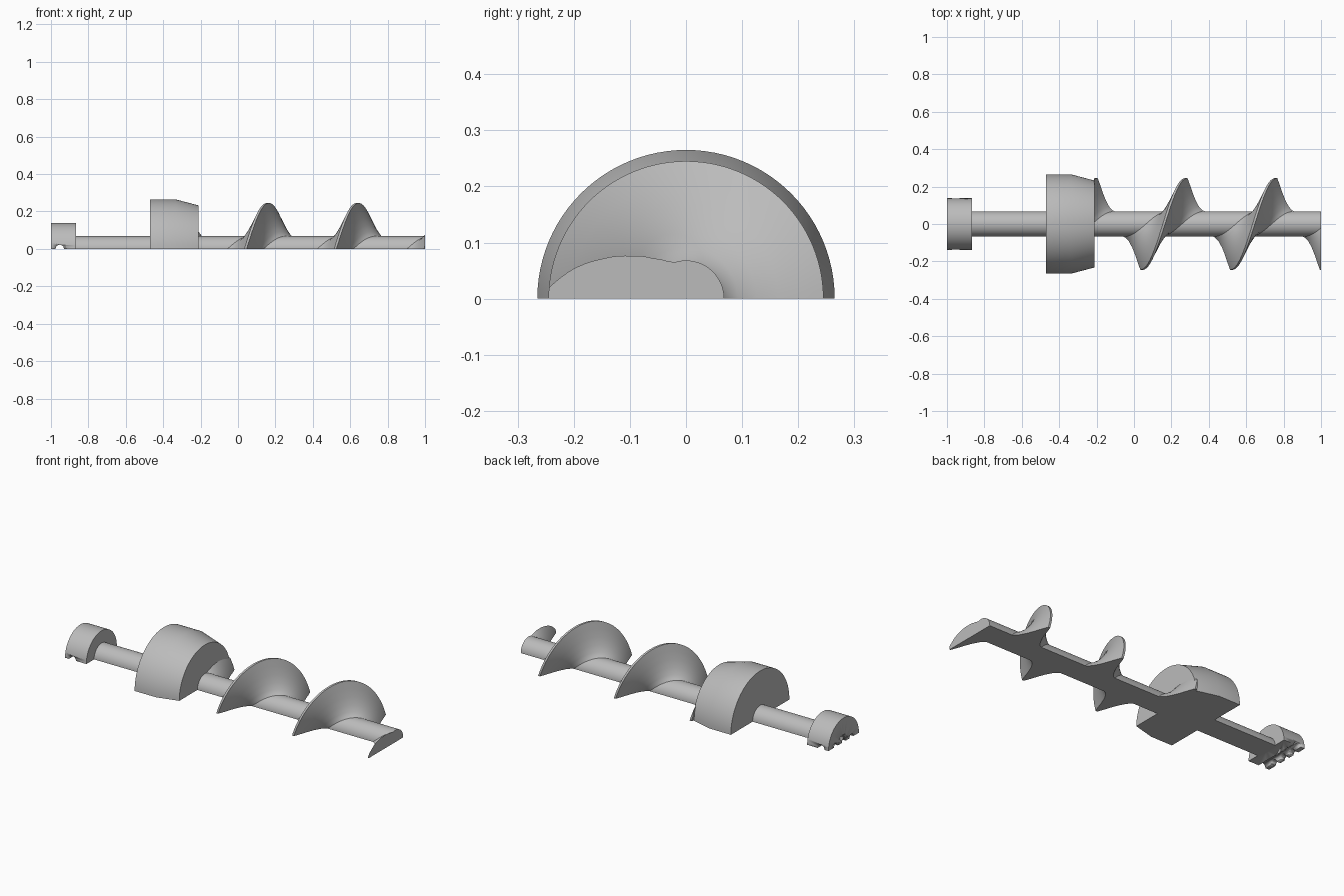
import bpy, bmesh
from math import pi, sin, cos
from mathutils import Matrix

cube = bpy.data.objects.get("Cube")
if cube:
    bpy.data.objects.remove(cube)

SHAFT_R, PITCH = 0.068, 0.48

steel = bpy.data.materials.new("plain grey")
steel.use_nodes = True
grey = (0.5, 0.5, 0.5, 1)
steel.diffuse_color = grey
steel.node_tree.nodes["Principled BSDF"].inputs["Base Color"].default_value = grey


def finish(name, bm):
    bmesh.ops.recalc_face_normals(bm, faces=bm.faces)
    mesh = bpy.data.meshes.new(name)
    bm.to_mesh(mesh)
    bm.free()
    obj = bpy.data.objects.new(name, mesh)
    bpy.context.collection.objects.link(obj)
    mesh.materials.append(steel)
    bpy.ops.object.select_all(action='DESELECT')
    obj.select_set(True)
    bpy.context.view_layer.objects.active = obj
    bpy.ops.object.shade_smooth_by_angle(angle=0.5)
    return obj


def half_sweep(profile, steps, x_shift=0.0, lead=0.0):
    """Turn a closed (x, radius) profile half way round the x axis, advancing by lead."""
    bm = bmesh.new()
    rings = []
    for i in range(steps + 1):
        t = pi * i / steps
        rings.append([bm.verts.new((x + x_shift + lead * i / steps, -r * cos(t), r * sin(t)))
                      for x, r in profile])
    n = len(profile)
    for a, b in zip(rings, rings[1:]):
        for j in range(n):
            k = (j + 1) % n
            bm.faces.new((a[j], a[k], b[k], b[j]))
    for ring in (rings[0], rings[-1]):
        bm.faces.new(ring)
    bmesh.ops.remove_doubles(bm, verts=bm.verts, dist=1e-5)
    bmesh.ops.dissolve_degenerate(bm, edges=bm.edges, dist=1e-5)
    return bm


def clip(bm, x, side):
    geom = bm.verts[:] + bm.edges[:] + bm.faces[:]
    bmesh.ops.bisect_plane(bm, geom=geom, plane_co=(x, 0, 0), plane_no=(side, 0, 0),
                           clear_outer=True)
    bmesh.ops.holes_fill(bm, edges=[e for e in bm.edges if e.is_boundary], sides=0)


# Turned parts
finish("shaft", half_sweep([(-0.88, 0), (-0.88, SHAFT_R), (1, SHAFT_R), (1, 0)], 40))
finish("collar", half_sweep([(-0.47, 0), (-0.47, 0.265), (-0.335, 0.265),
                             (-0.21, 0.232), (-0.21, 0)], 48))
end_cap = finish("end_cap", half_sweep([(-1, 0), (-1, 0.138), (-0.865, 0.138), (-0.865, 0)], 40))

# Screw flights with concave flanks, one half turn each
flank = [(0.1, 0.066), (0.085, 0.074), (0.068, 0.092), (0.05, 0.125),
         (0.034, 0.165), (0.02, 0.207), (0.006, 0.245)]
section = ([(-0.1, 0.05)] + [(-s, r) for s, r in flank]
           + list(reversed(flank)) + [(0.1, 0.05)])
for i in range(4):
    bm = half_sweep(section, 56, 0.04 + PITCH * (i - 1), PITCH / 2)
    if i == 0:
        clip(bm, -0.215, -1)
    if i == 3:
        clip(bm, 1.0, 1)
    finish("screw_flight_%d" % (i + 1), bm)


# Cross hole and end holes in the cap
def drill(x, y, radius, depth, turn):
    bm = bmesh.new()
    bmesh.ops.create_cone(bm, cap_ends=True, segments=24, radius1=radius, radius2=radius,
                          depth=depth,
                          matrix=Matrix.Translation((x, y, 0)) @ Matrix.Rotation(pi / 2, 4, turn))
    cutter = finish("drill", bm)
    cutter.hide_render = True
    bpy.context.view_layer.objects.active = end_cap
    mod = end_cap.modifiers.new("hole", 'BOOLEAN')
    mod.operation, mod.object, mod.solver = 'DIFFERENCE', cutter, 'EXACT'
    bpy.ops.object.modifier_apply(modifier=mod.name)
    bpy.data.objects.remove(cutter)


drill(-0.953, 0, 0.022, 0.4, 'X')
for y in (-0.07, 0, 0.07):
    drill(-1, y, 0.018, 0.14, 'Y')
